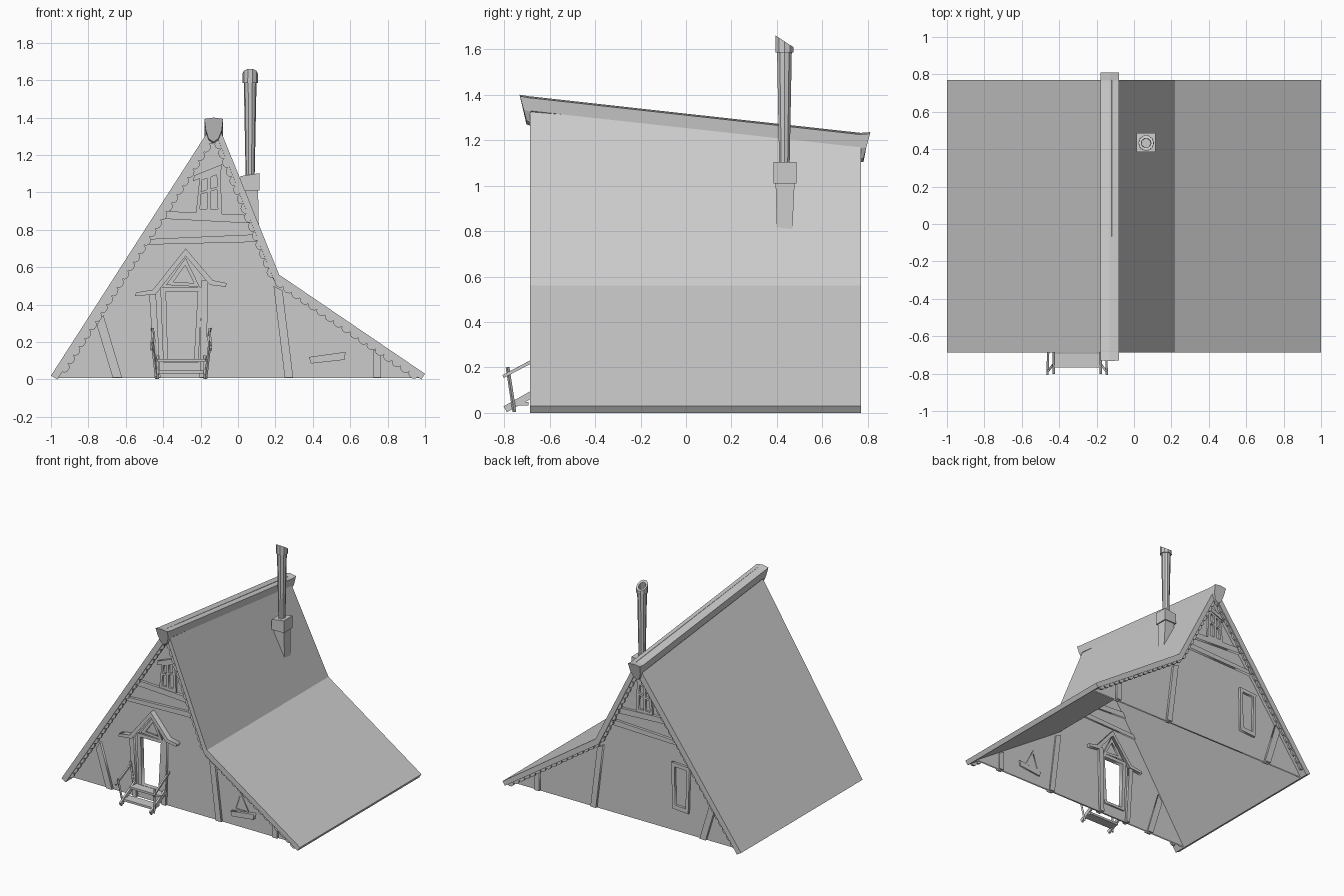
import bpy, bmesh, math
from mathutils import Vector

if "Cube" in bpy.data.objects:
    bpy.data.objects.remove(bpy.data.objects["Cube"])

FRONT, BACK = -0.60, 0.70      # wall planes
DROP = 0.16                    # ridge falls this much towards the back
AX, AZ = -.118, 1.392          # front roof apex


def add(name, bm):
    bmesh.ops.recalc_face_normals(bm, faces=bm.faces)
    me = bpy.data.meshes.new(name)
    bm.to_mesh(me)
    bm.free()
    ob = bpy.data.objects.new(name, me)
    bpy.context.collection.objects.link(ob)
    return ob


def loft(name, rings):
    """Skin a list of equal point rings and cap both ends."""
    bm = bmesh.new()
    vs = [[bm.verts.new(p) for p in r] for r in rings]
    n = len(rings[0])
    for a, b in zip(vs, vs[1:]):
        for i in range(n):
            bm.faces.new((a[i], a[(i + 1) % n], b[(i + 1) % n], b[i]))
    bm.faces.new(vs[0])
    bm.faces.new(vs[-1])
    return add(name, bm)


def plate(name, loops, y, t):
    """Flat x-z board, later loops are holes, centred on plane y."""
    cu = bpy.data.curves.new(name, 'CURVE')
    cu.dimensions, cu.fill_mode, cu.extrude = '2D', 'BOTH', t / 2
    for loop in loops:
        sp = cu.splines.new('POLY')
        sp.points.add(len(loop) - 1)
        for p, (x, z) in zip(sp.points, loop):
            p.co = (x, z, 0, 1)
        sp.use_cyclic_u = True
    tmp = bpy.data.objects.new(name + "_tmp", cu)
    me = bpy.data.meshes.new_from_object(tmp)
    bpy.data.objects.remove(tmp)
    for v in me.vertices:
        v.co = (v.co.x, y - v.co.z, v.co.y)
    bm = bmesh.new()
    bm.from_mesh(me)
    bmesh.ops.remove_doubles(bm, verts=bm.verts, dist=1e-5)
    bpy.data.meshes.remove(me)
    return add(name, bm)


def bar(name, a, b, w, h):
    """Rectangular stick from a to b."""
    a, b = Vector(a), Vector(b)
    d = (b - a).normalized()
    s = d.cross(Vector((0, 0, 1)))
    s = s.normalized() if s.length > 0.05 else Vector((1, 0, 0))
    u = s.cross(d)
    c = [s * i * w / 2 + u * j * h / 2 for i, j in ((-1, -1), (1, -1), (1, 1), (-1, 1))]
    return loft(name, [[a + k for k in c], [b + k for k in c]])


def square(cx, cy, r, z, tilt=0):
    return [(cx + i * r, cy + j * r, z + i * tilt) for i, j in ((-1, -1), (1, -1), (1, 1), (-1, 1))]


def circle(cx, cy, r, z, tilt=0, n=10):
    return [(cx + r * math.cos(2 * math.pi * i / n), cy + r * math.sin(2 * math.pi * i / n),
             z - tilt * math.sin(2 * math.pi * i / n)) for i in range(n)]


# Roof shell with a ridge dropping to the back
def roof_ring(y, d):
    return [(x, y, z - k * d) for x, z, k in (
        (-1, .02, 0), (AX, AZ, 1), (.22, .56, 0), (1, .03, 0),
        (.98, 0, 0), (.195, .525, 0), (AX, AZ - .077, 1), (-.965, 0, 0))]


loft("roof", [roof_ring(-.686, 0), roof_ring(.769, DROP)])

# Ridge beam with raked ends hanging over the gables
ridge = [(-.18, 1.385), (-.13, 1.392), (-.08, 1.385), (-.086, 1.325),
         (-.105, 1.28), (-.132, 1.262), (-.158, 1.28), (-.172, 1.325)]


def ridge_ring(y, d, rake, low=0):
    return [(x, y + rake * (.012 + max(0, z - 1.28) * .27), z - d + low * max(0, 1.33 - z)) for x, z in ridge]


loft("ridge_beam", [ridge_ring(-.69, -.008, -1), ridge_ring(-.684, 0, 0), ridge_ring(-.68, 0, 0, .6),
                    ridge_ring(.762, DROP, 0, .6), ridge_ring(.767, DROP, 0), ridge_ring(.769, DROP - .003, 1)])


# Scalloped trim under the roof edges
def scallops(name, p, q, y, off=.038, r=.027):
    p, q = Vector(p), Vector(q)
    d = (q - p).normalized()
    nrm = Vector((d.y, -d.x))
    n = max(1, round((q - p).length / (2 * r)))
    step = (q - p).length / n
    pts = [p + nrm * .02, q + nrm * .02]
    for i in reversed(range(n)):
        for k in range(5):
            a = math.pi * k / 5
            pts.append(p + d * (step * (i + .5 + .5 * math.cos(a))) + nrm * (off + .021 * math.sin(a)))
    pts.append(p + nrm * off)
    plate(name, [[tuple(v) for v in pts]], y, .016)


for side, y, d in (("front", -.67, 0), ("back", .753, DROP)):
    scallops(side + "_trim_left", (-.97, .06), (AX - .01, AZ - .02 - d), y)
    scallops(side + "_trim_right", (AX, AZ - d), (.22, .56), y)
    scallops(side + "_trim_low", (.22, .56), (.98, .043), y)

# Gable walls, the front one with an open doorway
door = [(-.385, .47), (-.215, .47), (-.235, .11), (-.375, .11)]


def wall(d):
    return [(-.975, .008), (AX, AZ - .04 - d), (.205, .542), (.982, .008)]


plate("front_wall", [wall(.01), door], FRONT, .012)
plate("back_wall", [wall(DROP - .008)], BACK, .012)

# Timber posts and tie beams on both gables
for side, y, s, d in (("front", FRONT, -1, 0), ("back", BACK, 1, .055)):
    yy = y + s * .004
    plate(side + "_left_post", [[(-.755, .29), (-.72, .345), (-.62, .01), (-.67, .01)]], yy, .04)
    plate(side + "_middle_post", [[(.19, .5), (.238, .475), (.295, .01), (.25, .01)]], yy, .04)
    plate(side + "_right_post", [[(.725, .01), (.725, .16), (.765, .135), (.765, .01)]], yy, .04)
    k = d * .35
    plate(side + "_upper_beam", [[(-.395 + k, .9 - d), (.04, .88 - d), (.065, .835 - d), (-.425 + k, .86 - d)]], yy, .045)
    plate(side + "_lower_beam", [[(-.49 + k, .75 - d), (.085, .775 - d), (.1, .735 - d), (-.51 + k, .72 - d)]], yy, .045)
    # Attic window: frame, mullion, crossbars and slanted hood
    plate(side + "_attic_window", [
        [(-.225, .89 - d), (-.085, .885 - d), (-.095, 1.125 - d), (-.205, 1.08 - d)],
        [(-.203, .91 - d), (-.165, .91 - d), (-.165, 1.0 - d), (-.198, .99 - d)],
        [(-.147, .91 - d), (-.108, .91 - d), (-.112, 1.015 - d), (-.147, 1.005 - d)],
        [(-.197, 1.005 - d), (-.165, 1.015 - d), (-.165, 1.075 - d), (-.192, 1.065 - d)],
        [(-.147, 1.02 - d), (-.112, 1.03 - d), (-.114, 1.095 - d), (-.147, 1.08 - d)]], yy, .035)
    plate(side + "_attic_hood", [[(-.24, 1.06 - d), (-.09, 1.12 - d), (-.085, 1.15 - d), (-.235, 1.09 - d)]], yy, .05)

# Door surround: posts, lintel, gable boards, fanlight
plate("door_frame", [[(-.415, .495), (-.19, .495), (-.212, .09), (-.4, .09)], door], FRONT, .035)
plate("door_post_left", [[(-.475, .46), (-.44, .48), (-.415, .01), (-.445, .01)]], FRONT, .05)
plate("door_post_right", [[(-.195, .53), (-.16, .53), (-.17, .01), (-.205, .01)]], FRONT, .05)
plate("door_gable", [[(-.28, .7), (-.135, .53), (-.06, .515), (-.065, .495), (-.15, .505),
                      (-.28, .66), (-.44, .455), (-.55, .445), (-.545, .465), (-.455, .48)]], FRONT - .008, .08)
plate("fanlight_frame", [[(-.28, .65), (-.205, .495), (-.385, .505)],
                         [(-.283, .61), (-.235, .515), (-.345, .522)]], FRONT, .035)

# Small triangular window with a flower box
plate("triangle_window", [[(.445, .28), (.525, .125), (.385, .125)],
                          [(.446, .25), (.5, .14), (.41, .14)]], FRONT, .025)
plate("flower_box", [[(.38, .12), (.575, .147), (.57, .105), (.39, .085)]], FRONT - .008, .05)

# Back window
plate("back_window", [[(-.535, .52), (-.385, .53), (-.39, .18), (-.525, .17)],
                      [(-.51, .495), (-.41, .5), (-.415, .21), (-.503, .205)]], BACK + .004, .04)

# Porch steps and railings
for i, (y, z) in enumerate(((-.645, .1), (-.73, .04))):
    bar(f"step_{i}", (-.43, y, z), (-.175, y, z), .075, .016)
for n, x, s in (("left", -.43, -1), ("right", -.178, 1)):
    bar(n + "_stringer", (x, -.795, .016), (x, -.61, .12), .014, .03)
    bar(n + "_rail_post", (x + s * .005, -.755, .004), (x + s * .028, -.785, .2), .012, .012)
    bar(n + "_wall_post", (x + s * .005, -.625, .1), (x + s * .028, -.635, .275), .012, .012)
    bar(n + "_handrail", (x + s * .033, -.805, .16), (x + s * .026, -.605, .265), .012, .014)

# Chimney: tapered stack, block and flared pipe with a slanted hollow cap
cx, cy = .065, .44
loft("chimney_stack", [square(cx + .016, cy - .007, .032, .74), square(cx, cy - .004, .042, 1.02)])
loft("chimney_block", [square(cx, cy - .005, .051, 1.01), square(cx, cy - .005, .051, 1.095, .008)])
cy = .433
loft("chimney_pipe", [circle(cx, cy, .024, 1.08), circle(cx, cy, .034, 1.585),
                      circle(cx, cy, .042, 1.585), circle(cx, cy, .041, 1.635, .027),
                      circle(cx, cy, .026, 1.633, .017), circle(cx, cy, .024, 1.5)])
